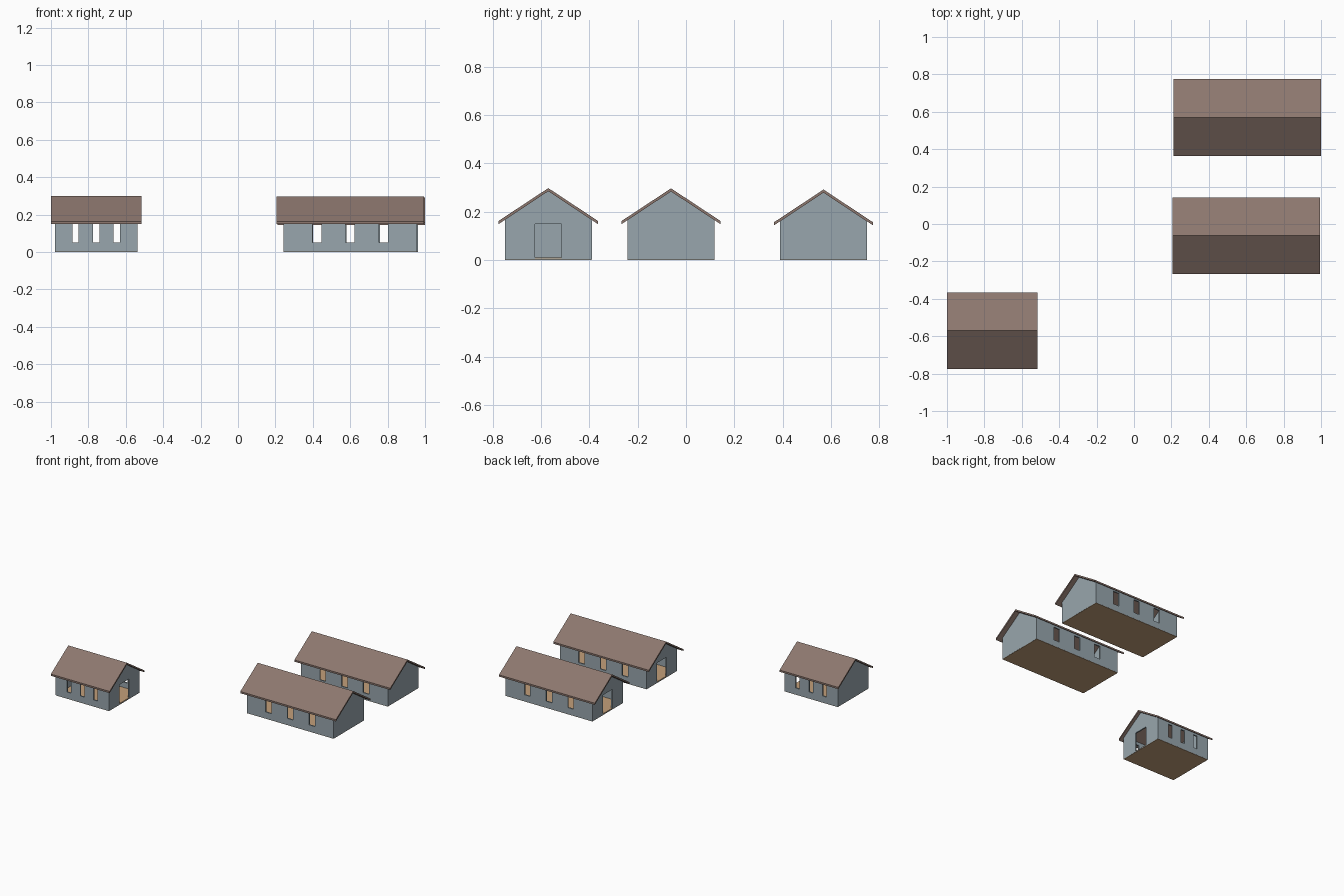
import bpy, bmesh

if "Cube" in bpy.data.objects:
    bpy.data.objects.remove(bpy.data.objects["Cube"])

def srgb(h):
    out = []
    for i in (0, 2, 4):
        c = int(h[i:i + 2], 16) / 255
        out.append(c / 12.92 if c < 0.04 else ((c + 0.055) / 1.055) ** 2.4)
    return (*out, 1.0)

def material(name, h):
    m = bpy.data.materials.new(name)
    m.diffuse_color = srgb(h)
    m.use_nodes = True
    m.node_tree.nodes["Principled BSDF"].inputs["Base Color"].default_value = m.diffuse_color
    return m

WALL = material("blue_grey_wall", "98A6AD")
ROOF = material("brown_roof", "8D776E")
FLOOR = material("tan_floor", "C4A07A")

def make_object(name, bm, mat=None):
    bmesh.ops.recalc_face_normals(bm, faces=bm.faces)
    me = bpy.data.meshes.new(name)
    bm.to_mesh(me)
    bm.free()
    ob = bpy.data.objects.new(name, me)
    bpy.context.collection.objects.link(ob)
    if mat:
        me.materials.append(mat)
    return ob

def prism(bm, profile, x0, x1):
    """Extrude a y-z profile along x."""
    a = [bm.verts.new((x0, y, z)) for y, z in profile]
    b = [bm.verts.new((x1, y, z)) for y, z in profile]
    n = len(profile)
    bm.faces.new(a)
    bm.faces.new(b)
    for i in range(n):
        bm.faces.new((a[i], a[(i + 1) % n], b[(i + 1) % n], b[i]))

def box(bm, x0, x1, y0, y1, z0, z1):
    prism(bm, [(y0, z0), (y1, z0), (y1, z1), (y0, z1)], x0, x1)

def gable(cy, half, z0, apex, slope):
    e = apex - half * slope
    return [(cy - half, z0), (cy + half, z0), (cy + half, e), (cy, apex), (cy - half, e)]

def cut(ob, cutter):
    mod = ob.modifiers.new("cut", 'BOOLEAN')
    mod.operation = 'DIFFERENCE'
    mod.solver = 'EXACT'
    mod.object = cutter
    cutter.hide_render = True
    bpy.context.view_layer.objects.active = ob
    bpy.ops.object.modifier_apply(modifier=mod.name)
    bpy.data.objects.remove(cutter)

HALF, T, SLOPE, RT = 0.18, 0.010, 0.66, 0.013

def house(name, cx, cy, length, roof_len, win_w, ridge, door_side):
    x0, x1 = cx - length / 2, cx + length / 2
    apex = ridge - RT + 0.001
    # gabled wall shell, open at the top
    bm = bmesh.new()
    prism(bm, gable(cy, HALF, 0.002, apex, SLOPE), x0, x1)
    walls = make_object(name + "_walls", bm, WALL)
    bm = bmesh.new()
    prism(bm, gable(cy, HALF - T, -0.05, apex + 0.05, SLOPE), x0 + T, x1 - T)
    cut(walls, make_object("cavity_cutter", bm))
    # three windows through both long sides, one door in a gable
    bm = bmesh.new()
    for k in (1, 2, 3):
        wx = x0 + length * k / 4
        box(bm, wx - win_w / 2, wx + win_w / 2, cy - 0.3, cy + 0.3, 0.05, 0.15)
    dx = x1 if door_side > 0 else x0
    box(bm, dx - 0.03, dx + 0.03, cy - 0.055, cy + 0.055, 0.006, 0.15)
    cut(walls, make_object("opening_cutter", bm))
    # floor slab
    bm = bmesh.new()
    box(bm, x0 + 0.0005, x1 - 0.0005, cy - HALF + 0.0005, cy + HALF - 0.0005, 0, 0.010)
    make_object(name + "_floor", bm, FLOOR)
    # folded roof plate with overhang
    r, drop = 0.205, 0.205 * SLOPE
    bm = bmesh.new()
    prism(bm, [(cy - r, ridge - drop), (cy, ridge), (cy + r, ridge - drop),
               (cy + r, ridge - drop - RT), (cy, ridge - RT), (cy - r, ridge - drop - RT)],
          cx - roof_len / 2, cx + roof_len / 2)
    make_object(name + "_roof", bm, ROOF)

house("small_house", -0.758, -0.570, 0.44, 0.484, 0.033, 0.298, 1)
house("middle_house", 0.600, -0.062, 0.715, 0.788, 0.048, 0.297, -1)
house("rear_house", 0.605, 0.569, 0.715, 0.790, 0.048, 0.292, -1)
